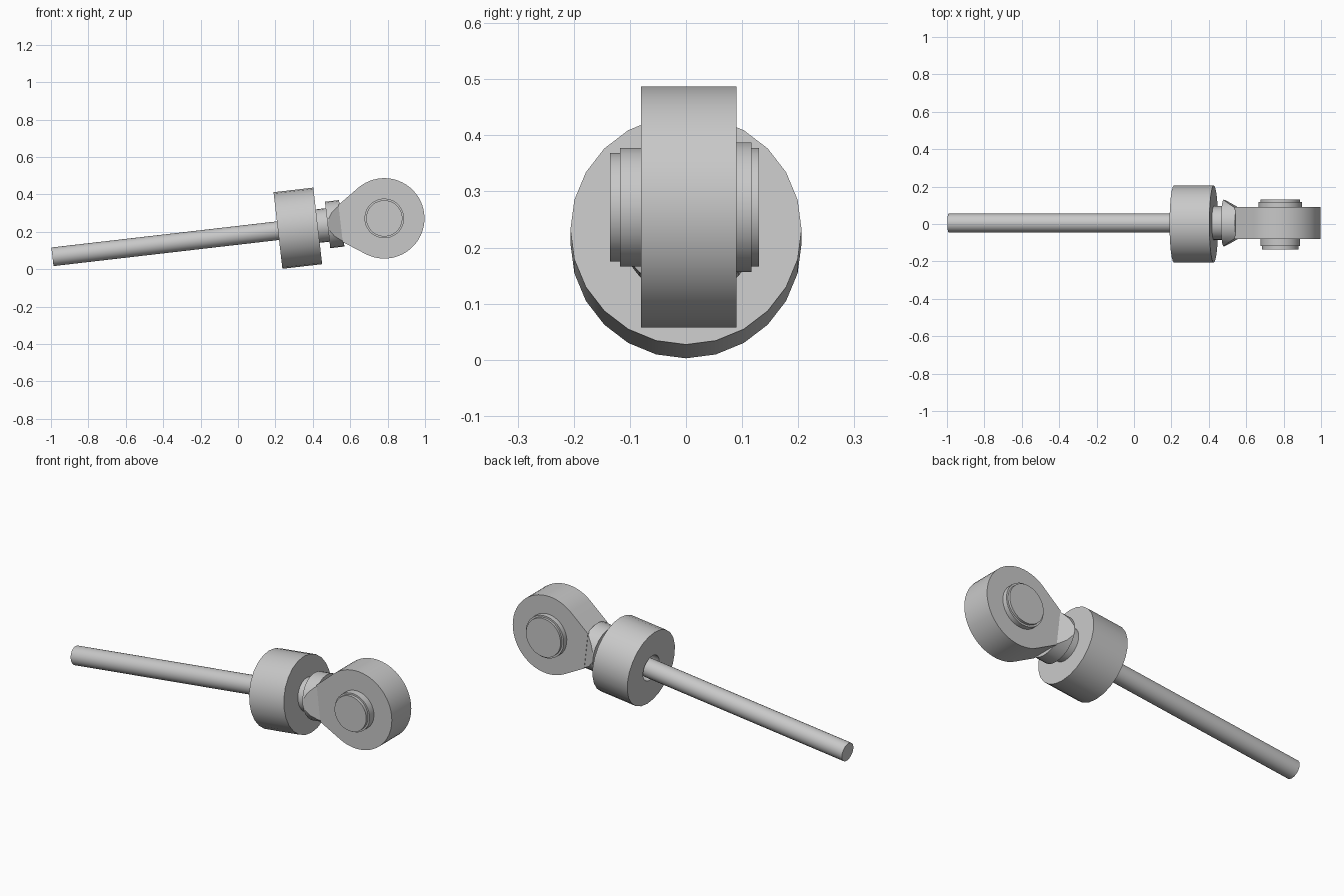
import bpy, bmesh, math
from mathutils import Matrix, Vector

cube = bpy.data.objects.get("Cube")
if cube:
    bpy.data.objects.remove(cube, do_unlink=True)

steel = bpy.data.materials.new("grey_steel")
steel.use_nodes = True
GREY = (0.58, 0.58, 0.58, 1)
steel.diffuse_color = GREY
steel.node_tree.nodes["Principled BSDF"].inputs["Base Color"].default_value = GREY

# Local frame: origin at the eye centre, x along the rod, y through the eye
FRAME = Matrix.Translation((0.782, 0.005, 0.272)) @ Matrix.Rotation(math.radians(-6.6), 4, 'Y')


def finish(name, bm):
    bmesh.ops.recalc_face_normals(bm, faces=bm.faces)
    mesh = bpy.data.meshes.new(name)
    bm.to_mesh(mesh)
    bm.free()
    mesh.transform(FRAME)
    mesh.materials.append(steel)
    obj = bpy.data.objects.new(name, mesh)
    bpy.context.collection.objects.link(obj)
    bpy.ops.object.select_all(action='DESELECT')
    obj.select_set(True)
    bpy.context.view_layer.objects.active = obj
    bpy.ops.object.shade_smooth_by_angle(angle=math.radians(30))
    return obj


def lathe(profile, axis, sides=24, closed=False, shift=(0, 0, 0)):
    """Spin (distance, radius) pairs round the x or y axis; open ends get caps."""
    bm = bmesh.new()
    rings = []
    for d, r in profile:
        ring = []
        for i in range(sides):
            a = math.tau * i / sides
            p, q = r * math.cos(a), r * math.sin(a)
            co = (d, p, q) if axis == 'x' else (p, d, q)
            ring.append(bm.verts.new(Vector(co) + Vector(shift)))
        rings.append(ring)
    pairs = list(zip(rings, rings[1:]))
    if closed:
        pairs.append((rings[-1], rings[0]))
    else:
        bm.faces.new(rings[0])
        bm.faces.new(rings[-1])
    for a, b in pairs:
        for i in range(sides):
            j = (i + 1) % sides
            bm.faces.new((a[i], a[j], b[j], b[i]))
    return bm


# Long rod and the short neck
finish("rod", lathe([(-1.786, 0.05), (-0.34, 0.05)], 'x'))
finish("neck", lathe([(-0.40, 0.09), (-0.30, 0.09)], 'x'))

# Thick collar, bored through for the rod
finish("collar", lathe([(-0.572, 0.07), (-0.572, 0.206), (-0.358, 0.206), (-0.358, 0.07)],
                       'x', closed=True, shift=(0, -0.005, 0.001)))

# Round shoulder with a sloping flat on each side, narrowing to the eye
shoulder = lathe([(-0.305, 0.125), (-0.229, 0.125)], 'x')
for side in (-1, 1):
    cut = bmesh.ops.bisect_plane(
        shoulder, geom=shoulder.verts[:] + shoulder.edges[:] + shoulder.faces[:],
        plane_co=(-0.235, side * 0.083, 0), plane_no=(0.04, side * 0.065, 0),
        clear_outer=True)
    rim = [e for e in cut["geom_cut"] if isinstance(e, bmesh.types.BMEdge)]
    bmesh.ops.holes_fill(shoulder, edges=rim, sides=0)
finish("shoulder", shoulder)

# Teardrop eye: a round end with straight sides running to the shoulder
EYE_R, HALF = 0.215, 0.085
outline = [(-0.235, -0.1)]
for i in range(41):
    a = math.radians(-124 + 248 * i / 40)
    outline.append((EYE_R * math.cos(a), EYE_R * math.sin(a)))
outline.append((-0.235, 0.1))
eye = bmesh.new()
face = eye.faces.new([eye.verts.new((x, -HALF, z)) for x, z in outline])
pushed = bmesh.ops.extrude_face_region(eye, geom=[face])["geom"]
bmesh.ops.translate(eye, vec=(0, 2 * HALF, 0),
                    verts=[v for v in pushed if isinstance(v, bmesh.types.BMVert)])
finish("eye", eye)

# Stepped pin through the eye
finish("pin", lathe([(-0.14, 0.097), (-0.123, 0.097), (-0.123, 0.106), (0, 0.106),
                     (0, 0.116), (0.112, 0.116), (0.112, 0.106), (0.125, 0.106)],
                    'y', sides=32))
